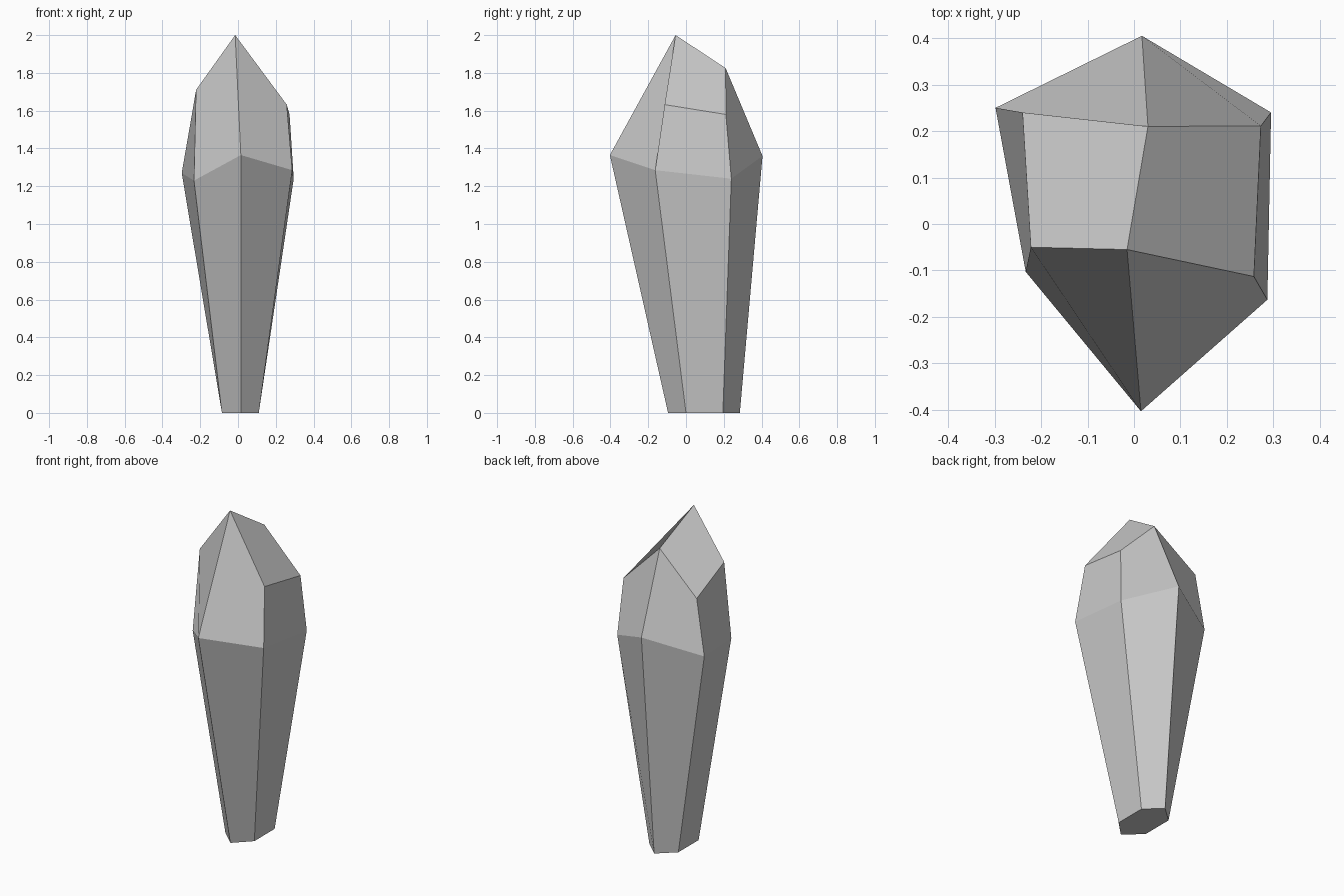
import bpy
import bmesh

if "Cube" in bpy.data.objects:
    bpy.data.objects.remove(bpy.data.objects["Cube"])

# Three six-sided cross-sections, each counter-clockwise starting at the front
base = [(0.015, -0.095, 0), (0.11, 0, 0), (0.11, 0.195, 0),
        (0.015, 0.285, 0), (-0.085, 0.195, 0), (-0.085, 0, 0)]
girdle = [(0.015, -0.403, 1.365), (0.287, -0.163, 1.285), (0.295, 0.24, 1.24),
          (0.017, 0.405, 1.36), (-0.298, 0.25, 1.27), (-0.233, -0.103, 1.23)]
# The front point of the top section is the crystal's tip
crown = [(-0.015, -0.055, 2.0), (0.258, -0.113, 1.632), (0.273, 0.211, 1.58),
         (0.03, 0.21, 1.825), (-0.24, 0.24, 1.603), (-0.222, -0.05, 1.71)]

bm = bmesh.new()
rings = [[bm.verts.new(p) for p in ring] for ring in (base, girdle, crown)]

# Side facets between neighbouring sections
for low, up in zip(rings, rings[1:]):
    for i in range(6):
        j = (i + 1) % 6
        bm.faces.new((low[j], up[j], up[i], low[i]))

# Each end is closed by two quads sharing the front-to-back ridge
for ring in (rings[0], rings[2]):
    bm.faces.new((ring[0], ring[1], ring[2], ring[3]))
    bm.faces.new((ring[0], ring[3], ring[4], ring[5]))

bmesh.ops.recalc_face_normals(bm, faces=bm.faces)
mesh = bpy.data.meshes.new("crystal_shard")
bm.to_mesh(mesh)
bm.free()
bpy.context.collection.objects.link(bpy.data.objects.new("crystal_shard", mesh))
